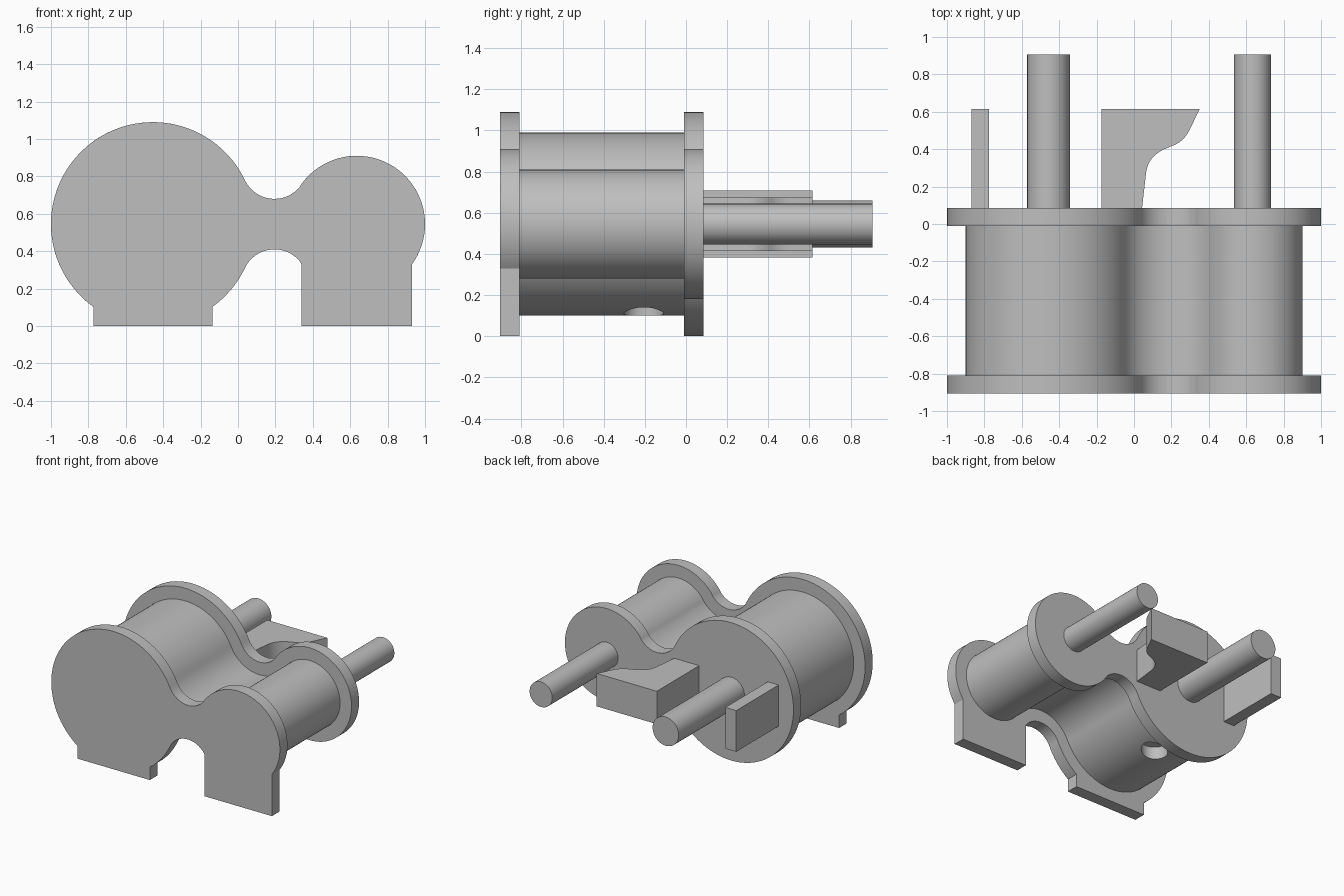
import bpy, bmesh
from math import atan2, asin, cos, sin, pi, hypot, radians
from mathutils import Vector

cube = bpy.data.objects.get("Cube")
if cube:
    bpy.data.objects.remove(cube, do_unlink=True)

grey = bpy.data.materials.new("plain_grey")
grey.use_nodes = True
grey.diffuse_color = (0.52, 0.52, 0.52, 1)
grey.node_tree.nodes["Principled BSDF"].inputs["Base Color"].default_value = grey.diffuse_color

MID = 0.545                       # height of the shaft axes
BIG_X, BIG_R = -0.455, 0.545
SMALL_X, SMALL_R = 0.635, 0.365
NECK_X, NECK_R, NECK_RISE = 0.195, 0.175, 0.31


def prism(name, points, direction):
    """Extrude a closed 3D outline along a direction."""
    bm = bmesh.new()
    face = bm.faces.new([bm.verts.new(p) for p in points])
    new = bmesh.ops.extrude_face_region(bm, geom=[face])["geom"]
    bmesh.ops.translate(bm, vec=direction,
                        verts=[v for v in new if isinstance(v, bmesh.types.BMVert)])
    bmesh.ops.recalc_face_normals(bm, faces=bm.faces)
    mesh = bpy.data.meshes.new(name)
    bm.to_mesh(mesh)
    bm.free()
    mesh.materials.append(grey)
    obj = bpy.data.objects.new(name, mesh)
    bpy.context.collection.objects.link(obj)
    return obj


def smooth(obj):
    bpy.ops.object.select_all(action="DESELECT")
    obj.select_set(True)
    bpy.context.view_layer.objects.active = obj
    bpy.ops.object.shade_smooth_by_angle(angle=radians(30))


def arc(cx, cz, r, start, end, steps=64):
    angles = [start + (end - start) * i / steps for i in range(steps + 1)]
    return [(cx + r * cos(t), cz + r * sin(t)) for t in angles]


def lobe(cx, r, start, end, down, foot):
    """Round end of the housing, with an optional square foot below it."""
    if not foot:
        return arc(cx, MID, r, start, end, 96)
    half = asin(foot / r)
    return (arc(cx, MID, r, start, down - half) + [(cx - foot, 0), (cx + foot, 0)]
            + arc(cx, MID, r, down + half, end))


def outline(inset=0, big_foot=0, small_foot=0):
    """Two round lobes joined by a concave neck."""
    a = atan2(NECK_RISE, NECK_X - BIG_X)
    b = atan2(NECK_RISE, SMALL_X - NECK_X)
    n = NECK_R + inset
    pts = lobe(BIG_X, BIG_R - inset, a, 2 * pi - a, 1.5 * pi, big_foot)
    pts += arc(NECK_X, MID - NECK_RISE, n, pi - a, b, 32)[1:-1]
    pts += lobe(SMALL_X, SMALL_R - inset, b - pi, pi - b, -pi / 2, small_foot)
    pts += arc(NECK_X, MID + NECK_RISE, n, -b, a - pi, 32)[1:-1]
    return pts


def along_y(name, pts, y0, y1):
    return prism(name, [(x, y0, z) for x, z in pts], (0, y1 - y0, 0))


def along_z(name, pts, z0, z1):
    return prism(name, [(x, y, z0) for x, y in pts], (0, 0, z1 - z0))


def bezier(p0, p1, p2, p3, steps=12):
    p0, p1, p2, p3 = map(Vector, (p0, p1, p2, p3))
    return [tuple(p0 * (1 - t) ** 3 + p1 * 3 * t * (1 - t) ** 2
                  + p2 * 3 * t * t * (1 - t) + p3 * t ** 3)
            for t in (i / steps for i in range(steps + 1))]


# Housing: end plates and the inset body
front_plate = along_y("front_plate", outline(0, 0.3175, 0.295), -0.905, -0.81)
back_plate = along_y("back_plate", outline(), -0.01, 0.085)
body = along_y("body", outline(0.1), -0.81, -0.01)

# Round port in the underside of the body
cutter = along_z("port_cutter", arc(-0.365, -0.205, 0.096, 0, 2 * pi, 48)[:-1], 0, 0.2)
cutter.hide_render = True
cut = body.modifiers.new("port", "BOOLEAN")
cut.operation, cut.solver, cut.object = "DIFFERENCE", "EXACT", cutter
bpy.context.view_layer.objects.active = body
bpy.ops.object.modifier_apply(modifier=cut.name)
bpy.data.objects.remove(cutter, do_unlink=True)

# Shafts
large_shaft = along_y("large_shaft", arc(-0.457, MID, 0.114, 0, 2 * pi)[:-1], 0.085, 0.907)
small_shaft = along_y("small_shaft", arc(0.634, MID, 0.099, 0, 2 * pi)[:-1], 0.085, 0.907)

# Block with a curved flank between the shafts
flank = bezier((0.295, 0.5), (0.265, 0.44), (0.225, 0.425), (0.185, 0.41))
flank += bezier((0.185, 0.41), (0.11, 0.38), (0.07, 0.34), (0.063, 0.26))[1:]
profile = [(-0.175, 0.085), (-0.175, 0.615), (0.352, 0.615)] + flank + [(0.043, 0.085)]
curved_block = along_z("curved_block", profile, MID - 0.13, MID + 0.13)

# Upright side tab
tab = [(-0.87, 0.085), (-0.775, 0.085), (-0.775, 0.615), (-0.87, 0.615)]
side_tab = along_z("side_tab", tab, MID - 0.163, MID + 0.163)

for part in (front_plate, back_plate, body, large_shaft, small_shaft, curved_block):
    smooth(part)
